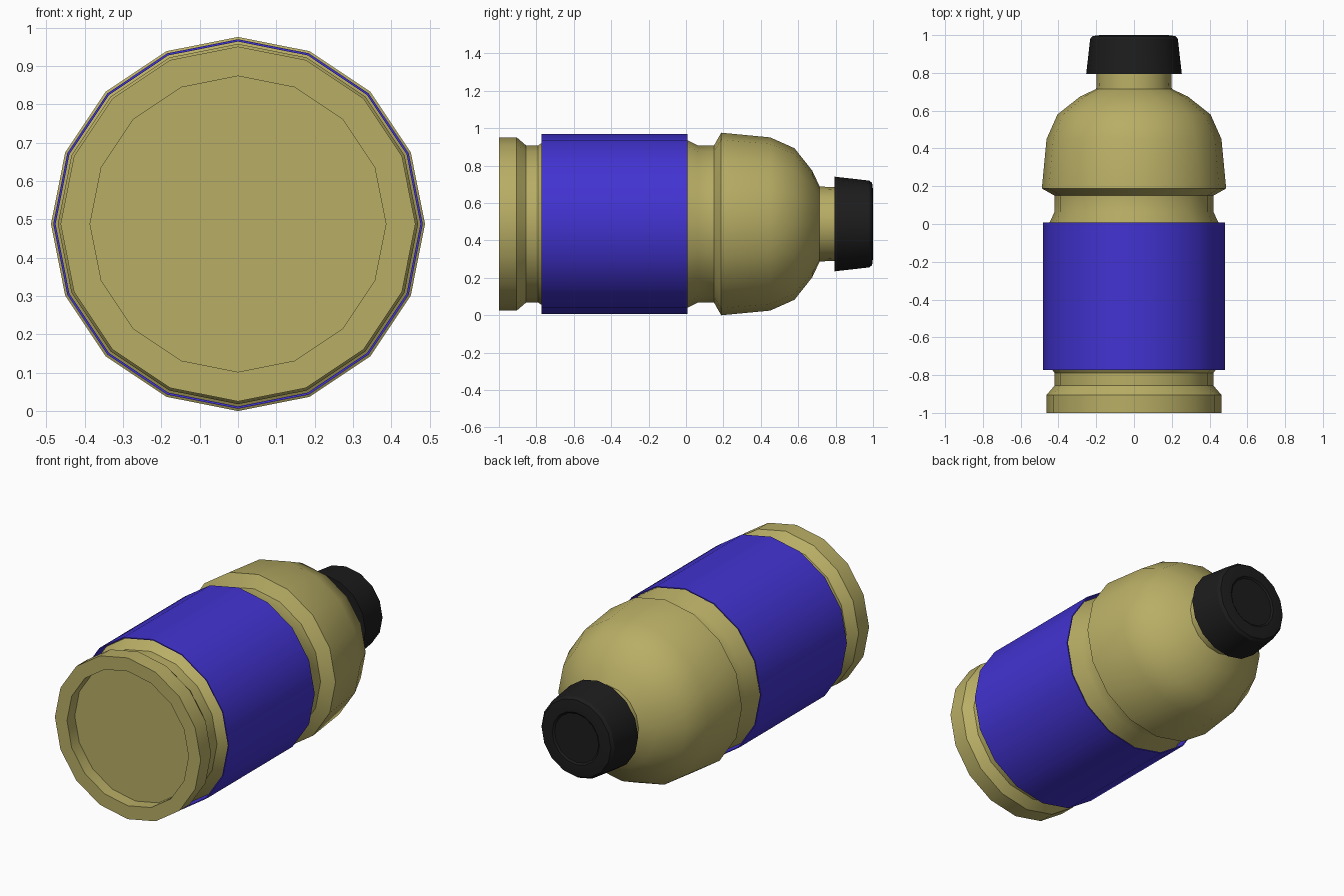
import bpy, bmesh
from math import sin, cos, pi, radians

if "Cube" in bpy.data.objects:
    bpy.data.objects.remove(bpy.data.objects["Cube"])

AXIS_Z = 0.488
SIDES = 16


def material(name, rgb):
    m = bpy.data.materials.new(name)
    m.diffuse_color = (*rgb, 1.0)
    m.use_nodes = True
    m.node_tree.nodes["Principled BSDF"].inputs["Base Color"].default_value = m.diffuse_color
    return m


def lathe(name, profile, mat, cap_ends=True):
    """Spin (radius, y) points around the bottle's lengthwise axis."""
    bm = bmesh.new()
    rings = []
    for r, y in profile:
        rings.append([bm.verts.new((r * sin(2 * pi * i / SIDES), y,
                                    AXIS_Z + r * cos(2 * pi * i / SIDES)))
                      for i in range(SIDES)])
    for a, b in zip(rings, rings[1:]):
        for i in range(SIDES):
            j = (i + 1) % SIDES
            bm.faces.new((a[i], a[j], b[j], b[i]))
    if cap_ends:
        bm.faces.new(rings[0])
        bm.faces.new(rings[-1])
    bmesh.ops.recalc_face_normals(bm, faces=bm.faces)
    mesh = bpy.data.meshes.new(name)
    bm.to_mesh(mesh)
    bm.free()
    mesh.materials.append(mat)
    ob = bpy.data.objects.new(name, mesh)
    bpy.context.collection.objects.link(ob)
    bpy.ops.object.select_all(action='DESELECT')
    ob.select_set(True)
    bpy.context.view_layer.objects.active = ob
    bpy.ops.object.shade_smooth_by_angle(angle=radians(30))
    return ob


khaki = material("khaki_plastic", (0.48, 0.42, 0.13))
blue = material("blue_label", (0.055, 0.033, 0.64))
black = material("black_cap", (0.012, 0.012, 0.012))

# Bottle: recessed base, foot ring, waist grooves, shoulder and neck
lathe("bottle_body", [
    (0.386, -0.93), (0.386, -1.0), (0.463, -1.0), (0.463, -0.905),
    (0.42, -0.855), (0.42, -0.79), (0.47, -0.72), (0.47, -0.04),
    (0.42, 0.065), (0.42, 0.15), (0.488, 0.188), (0.463, 0.45),
    (0.405, 0.58), (0.285, 0.675), (0.2, 0.715), (0.197, 0.82)], khaki)

# Label: thin sleeve wrapped round the middle, open at both ends
lathe("label_sleeve", [
    (0.476, -0.772), (0.482, -0.772), (0.482, 0.008), (0.476, 0.008)],
    blue, cap_ends=False)

# Screw cap: tapered, with a softened rim and shallow centre dish
lathe("screw_cap", [
    (0.253, 0.795), (0.232, 0.98), (0.22, 0.995), (0.18, 1.0),
    (0.15, 1.0), (0.14, 0.992)], black)
